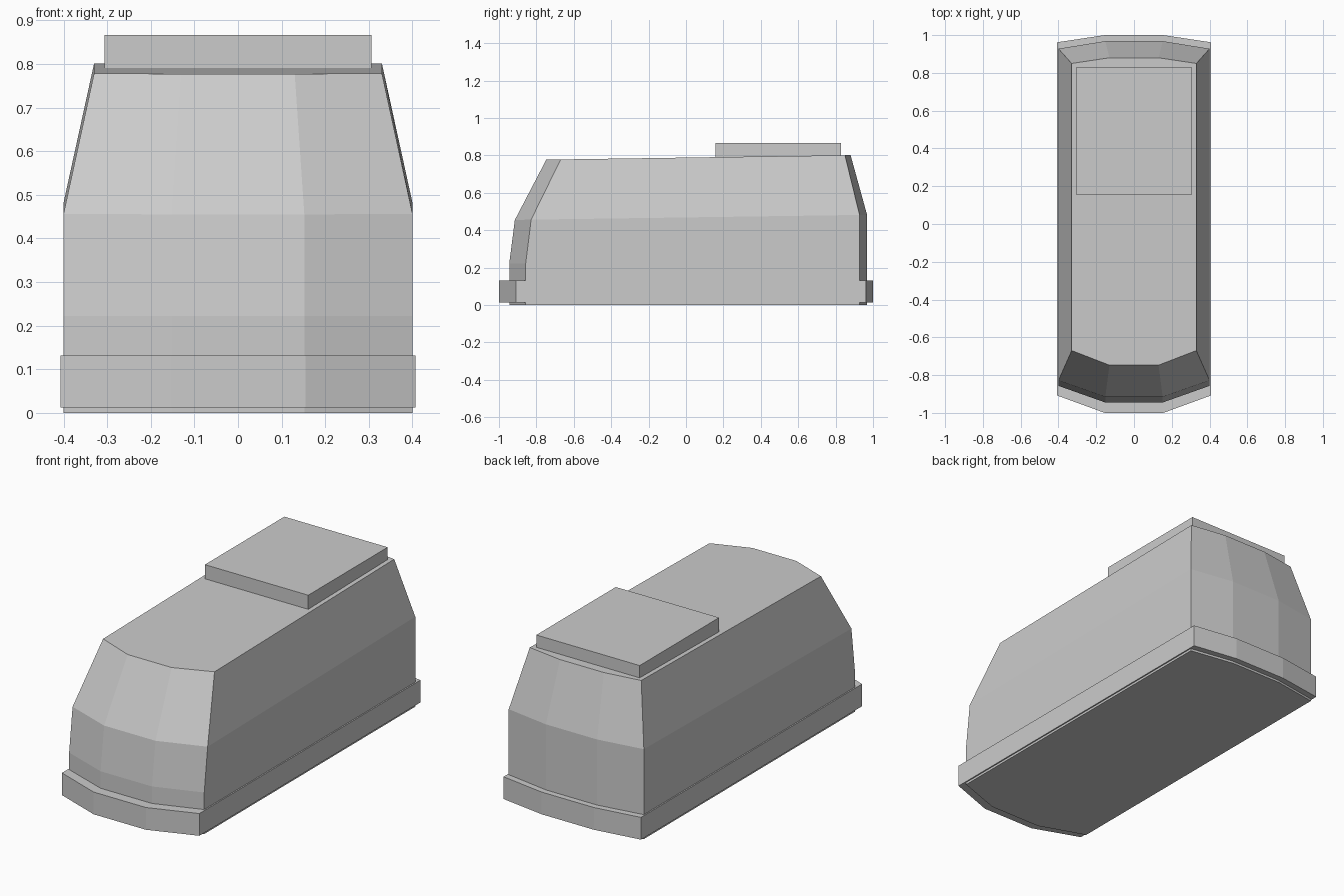
import bpy, bmesh

if "Cube" in bpy.data.objects:
    bpy.data.objects.remove(bpy.data.objects["Cube"])


def ring(w, c, front_mid, front_corner, back_mid, back_corner, zf, zb):
    """Eight-sided outline with faceted ends, tilted from zf (front) to zb (back)."""
    pts = [(-w, front_corner), (-c, front_mid), (c, front_mid), (w, front_corner),
           (w, back_corner), (c, back_mid), (-c, back_mid), (-w, back_corner)]
    y0, y1 = front_mid, back_mid
    return [(x, y, zf + (zb - zf) * (y - y0) / (y1 - y0)) for x, y in pts]


def loft(name, rings):
    bm = bmesh.new()
    loops = [[bm.verts.new(p) for p in r] for r in rings]
    n = len(loops[0])
    for a, b in zip(loops, loops[1:]):
        for i in range(n):
            j = (i + 1) % n
            bm.faces.new((a[i], a[j], b[j], b[i]))
    bm.faces.new(loops[0][::-1])
    bm.faces.new(loops[-1])
    bmesh.ops.recalc_face_normals(bm, faces=bm.faces)
    me = bpy.data.meshes.new(name)
    bm.to_mesh(me)
    bm.free()
    ob = bpy.data.objects.new(name, me)
    bpy.context.collection.objects.link(ob)
    return ob


# Main body shell: vertical base, shoulder, sloped upper half
loft("body", [
    ring(0.40, 0.152, -0.945, -0.857, 0.968, 0.928, 0.0, 0.0),
    ring(0.40, 0.152, -0.945, -0.857, 0.968, 0.928, 0.222, 0.222),
    ring(0.40, 0.152, -0.915, -0.828, 0.968, 0.928, 0.455, 0.482),
    ring(0.33, 0.130, -0.747, -0.670, 0.880, 0.850, 0.777, 0.801),
])

# Bumper skirt around the base
loft("bumper_skirt", [
    ring(0.407, 0.155, -1.0, -0.908, 1.0, 0.962, z, z) for z in (0.012, 0.131)
])

# Box on the rear of the roof
bpy.ops.mesh.primitive_cube_add(size=1, location=(0, 0.493, 0.8275))
box = bpy.context.object
box.name = "roof_box"
box.scale = (0.612, 0.672, 0.077)
